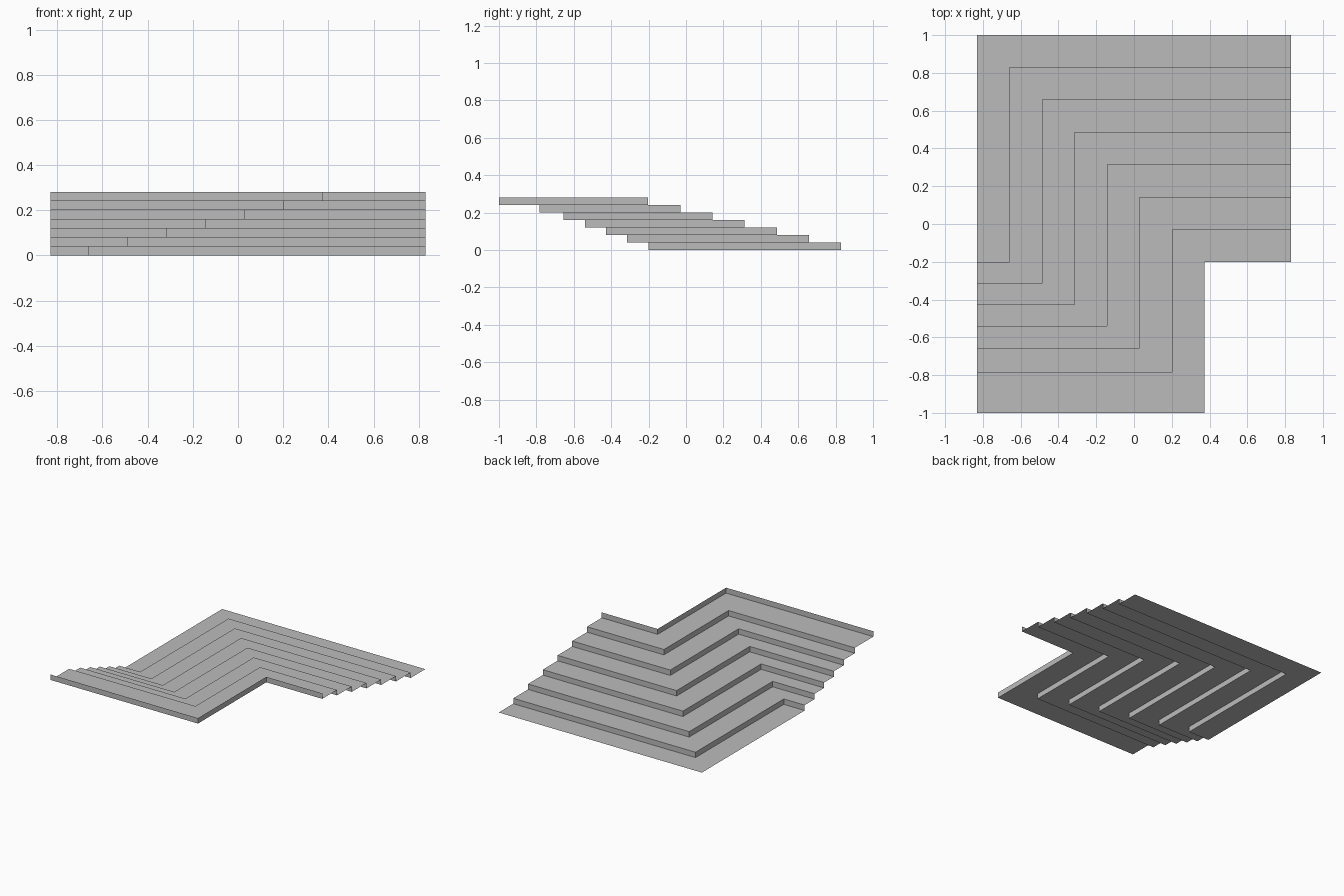
import bpy
import bmesh

cube = bpy.data.objects.get("Cube")
if cube:
    bpy.data.objects.remove(cube, do_unlink=True)

STEPS = 7
RISE = 0.04
GOING = 0.172
SIDE = 0.83

# One plain grey for the whole stair
grey = bpy.data.materials.new("plain_grey")
grey.use_nodes = True
colour = (0.5, 0.5, 0.5, 1.0)
grey.diffuse_color = colour
grey.node_tree.nodes["Principled BSDF"].inputs["Base Color"].default_value = colour

# Front end of each riser, from the lowest to the highest
front_y = [-0.20, -0.315, -0.427, -0.54, -0.656, -0.784, -1.0]


def riser_path(i):
    """Z-shaped plan line of riser i."""
    x = -0.659 + GOING * i
    back = 0.83 - GOING * i
    return [(SIDE, back), (x, back), (x, front_y[i]), (-SIDE, front_y[i])]


def build_step(i):
    """Open sheet: a flat tread and the riser at its inner edge."""
    bm = bmesh.new()
    z = RISE * i
    inner = riser_path(i)
    outer = riser_path(i - 1) if i else [(SIDE, 1), (-SIDE, 1)]
    if i == 0:
        inner_edge = inner
    low = [bm.verts.new((x, y, z)) for x, y in inner]
    high = [bm.verts.new((x, y, z + RISE)) for x, y in inner]
    rim = [bm.verts.new((x, y, z)) for x, y in outer]

    # Tread
    bm.faces.new(rim + low[::-1])
    # Riser
    for a in range(len(low) - 1):
        bm.faces.new((low[a], low[a + 1], high[a + 1], high[a]))

    bm.normal_update()
    mesh = bpy.data.meshes.new(f"stair_step_{i + 1}")
    bm.to_mesh(mesh)
    bm.free()
    mesh.materials.append(grey)
    step = bpy.data.objects.new(f"stair_step_{i + 1}", mesh)
    bpy.context.collection.objects.link(step)


for i in range(STEPS):
    build_step(i)
